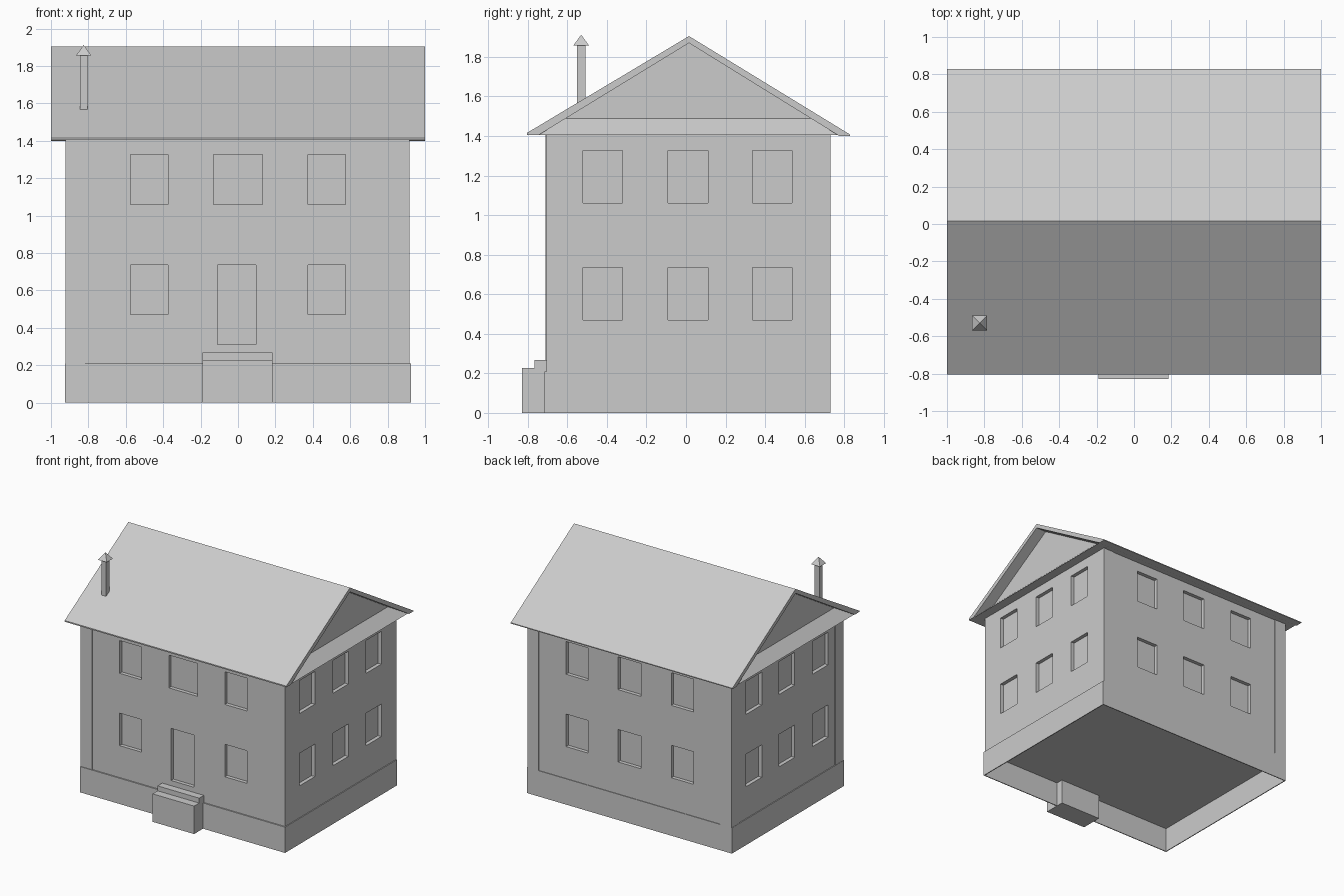
import bpy, bmesh
from mathutils import Vector

if "Cube" in bpy.data.objects:
    bpy.data.objects.remove(bpy.data.objects["Cube"])

GREY = (0.6, 0.6, 0.6, 1)
mat = bpy.data.materials.new("plain_grey")
mat.use_nodes = True
mat.diffuse_color = GREY
mat.node_tree.nodes["Principled BSDF"].inputs["Base Color"].default_value = GREY


def finish(name, bm):
    bmesh.ops.recalc_face_normals(bm, faces=bm.faces)
    mesh = bpy.data.meshes.new(name)
    bm.to_mesh(mesh)
    bm.free()
    mesh.materials.append(mat)
    ob = bpy.data.objects.new(name, mesh)
    bpy.context.collection.objects.link(ob)
    return ob


def add_box(bm, x, y, z):
    """Add a box given its (low, high) range on each axis."""
    verts = bmesh.ops.create_cube(bm, size=1)["verts"]
    for v in verts:
        v.co = Vector([r[c > 0] for r, c in zip((x, y, z), v.co)])


def box(name, x, y, z):
    bm = bmesh.new()
    add_box(bm, x, y, z)
    return finish(name, bm)


def prism(name, profile, half):
    """Extrude a y-z outline along x, from -half to half."""
    bm = bmesh.new()
    face = bm.faces.new([bm.verts.new((-half, y, z)) for y, z in profile])
    new = bmesh.ops.extrude_face_region(bm, geom=[face])["geom"]
    moved = [g for g in new if isinstance(g, bmesh.types.BMVert)]
    bmesh.ops.translate(bm, verts=moved, vec=(2 * half, 0, 0))
    return finish(name, bm)


FRONT, BACK, SIDE = -0.705, 0.725, 0.918
PLINTH, EAVE = 0.21, 1.41

# Plinth: hollow underneath, with its top acting as the floor
plinth = bmesh.new()
add_box(plinth, (-0.925, 0.925), (-0.715, 0.73), (0, PLINTH))
plinth.normal_update()
bottom = [f for f in plinth.faces if f.normal.z < -0.5]
bmesh.ops.delete(plinth, geom=bottom, context="FACES_ONLY")
shell = finish("plinth", plinth).modifiers.new("thickness", "SOLIDIFY")
shell.thickness = 0.01
shell.offset = -1

# Walls with recessed windows and door
walls = box("walls", (-SIDE, SIDE), (FRONT, BACK), (PLINTH - 0.005, EAVE))
D = 0.03
openings = bmesh.new()
for z in ((1.06, 1.327), (0.47, 0.735)):
    upper = z[0] > 1
    for x in ((-0.575, -0.375), (-0.13, 0.13), (0.375, 0.575)):
        centre = x[0] == -x[1]
        if upper or not centre:
            add_box(openings, x, (FRONT - D, FRONT + D), z)
        back_x = (-0.1, 0.105) if centre else x
        add_box(openings, back_x, (BACK - D, BACK + D), z)
    for y in ((-0.52, -0.32), (-0.09, 0.11), (0.335, 0.535)):
        for s in (-SIDE, SIDE):
            add_box(openings, (s - D, s + D), y, z)
add_box(openings, (-0.11, 0.095), (FRONT - D, FRONT + D), (0.31, 0.735))
cutter = finish("opening_cutter", openings)
cutter.hide_render = True
cutter.hide_set(True)
cutter.display_type = "WIRE"
cut = walls.modifiers.new("openings", "BOOLEAN")
cut.operation = "DIFFERENCE"
cut.solver = "EXACT"
cut.object = cutter

# Corner strips, slightly proud of the walls
W = 0.1
P = 0.005
box("front_right_corner_strip", (-SIDE - P, W - SIDE), (FRONT - P, FRONT + W), (PLINTH, EAVE))
box("back_right_corner_strip", (-SIDE - P, W - SIDE), (BACK - W, BACK + P), (PLINTH, EAVE))
box("back_left_corner_strip", (SIDE - W, SIDE), (BACK - 0.02, BACK + P), (PLINTH, EAVE))

# Entrance steps
box("lower_step", (-0.19, 0.185), (-0.83, -0.65), (0, 0.228))
box("upper_step", (-0.19, 0.185), (-0.765, -0.66), (0, 0.268))

# Pitched roof with flat-cut eaves
prism("roof", [(-0.805, 1.415), (0.015, 1.905), (0.83, 1.407), (0.83, 1.4),
               (0.775, 1.4), (0.015, 1.87), (-0.745, 1.405), (-0.805, 1.405)], 1)

# Gable walls, filling the roof space
prism("gables", [(-0.745, 1.407), (0.015, 1.87), (0.775, 1.404)], 0.908)

# Sloping skirt below each gable
skirt = bmesh.new()
add_box(skirt, (-0.995, 0.995), (-0.745, 0.77), (1.405, 1.49))
for v in skirt.verts:
    if v.co.z > 1.45:
        v.co.x *= 0.91
        v.co.y = -0.612 if v.co.y < 0 else 0.64
finish("gable_skirt", skirt)

# Chimney and its pyramid cap
CX, CY = -0.825, -0.53
box("chimney", (CX - 0.021, CX + 0.021), (CY - 0.021, CY + 0.021), (1.5, 1.86))
cap = bmesh.new()
add_box(cap, (CX - 0.04, CX + 0.04), (CY - 0.04, CY + 0.04), (1.857, 1.912))
tip = [v for v in cap.verts if v.co.z > 1.9]
bmesh.ops.pointmerge(cap, verts=tip, merge_co=(CX, CY, 1.912))
finish("chimney_cap", cap)
